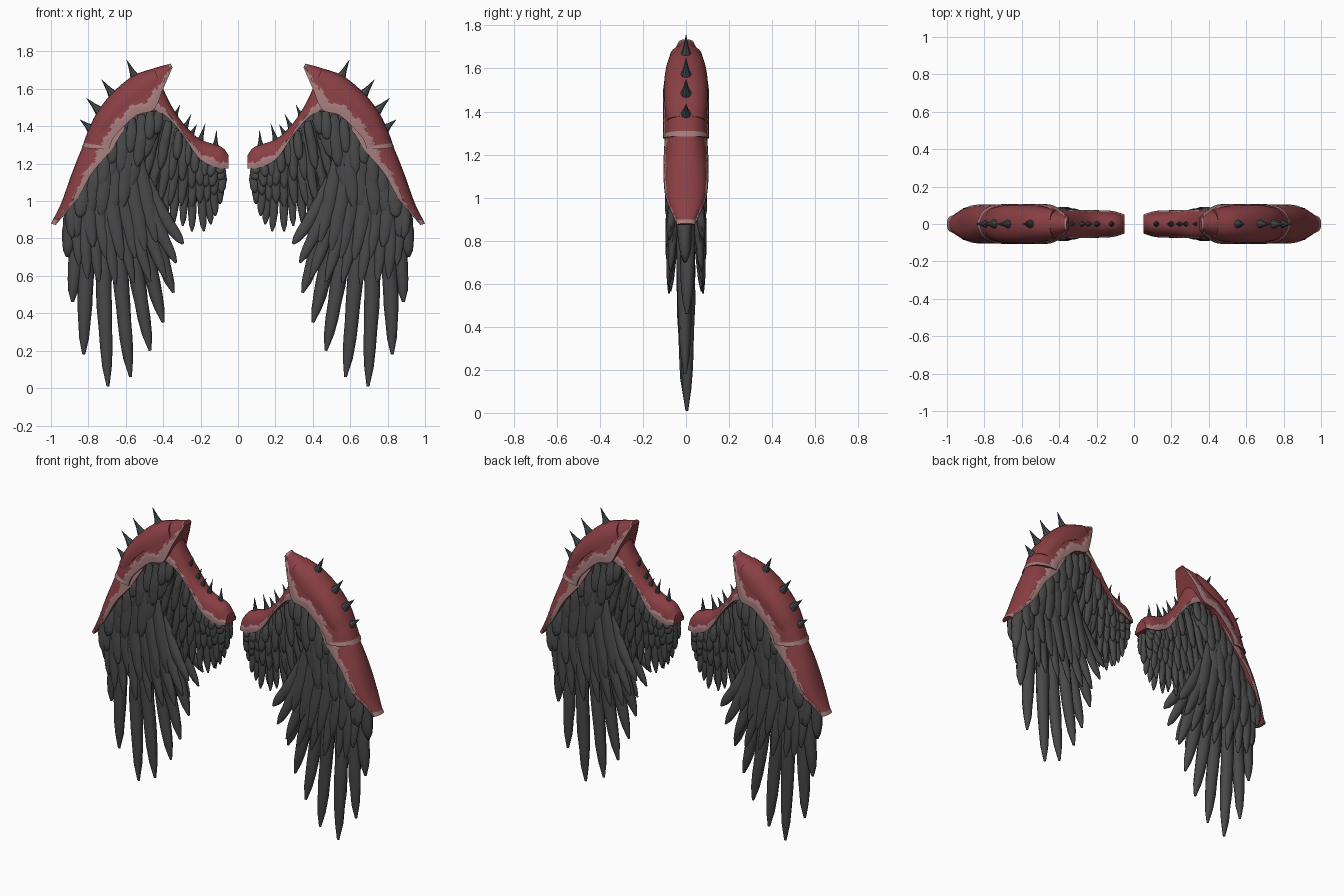
import bpy, bmesh, math, random
from mathutils import Vector

random.seed(4)
cube = bpy.data.objects.get("Cube")
if cube:
    bpy.data.objects.remove(cube)


def material(name, colour):
    mat = bpy.data.materials.new(name)
    mat.use_nodes = True
    mat.diffuse_color = (*colour, 1)
    mat.node_tree.nodes["Principled BSDF"].inputs["Base Color"].default_value = (*colour, 1)
    return mat


RED = material("armour_red", (0.25, 0.05, 0.057))
PINK = material("trim_pink", (0.37, 0.2, 0.2))
FEATHER = material("feather_charcoal", (0.066, 0.066, 0.066))
SPIKE = material("spike_steel", (0.07, 0.083, 0.087))


def finish(name, bm, mats, both_faces=False, angle=40):
    """Turn a bmesh into an object mirrored to the other wing."""
    bmesh.ops.recalc_face_normals(bm, faces=bm.faces)
    mesh = bpy.data.meshes.new(name)
    bm.to_mesh(mesh)
    bm.free()
    for mat in mats:
        mesh.materials.append(mat)
    obj = bpy.data.objects.new(name, mesh)
    bpy.context.collection.objects.link(obj)
    bpy.ops.object.select_all(action="DESELECT")
    obj.select_set(True)
    bpy.context.view_layer.objects.active = obj
    bpy.ops.object.shade_smooth_by_angle(angle=math.radians(angle))
    mirror = obj.modifiers.new("mirror", "MIRROR")
    mirror.use_axis = (True, both_faces, False)
    mirror.use_mirror_merge = False


def sample(points, u):
    """Catmull-Rom position at u in 0..1 along a list of tuples."""
    pts = [Vector(p) for p in points]
    s = u * (len(pts) - 1)
    i = min(int(s), len(pts) - 2)
    t = s - i
    b, c = pts[i], pts[i + 1]
    a = pts[i - 1] if i else b * 2 - c
    d = pts[i + 2] if i + 2 < len(pts) else c * 2 - b
    return (b * 2 + (c - a) * t + (a * 2 - b * 5 + c * 4 - d) * t * t
            + (b * 3 - a - c * 3 + d) * t ** 3) / 2


def bridge(bm, rings):
    """Skin closed rings of vertices; returns faces with ring and side index."""
    made = []
    for r, (p, q) in enumerate(zip(rings, rings[1:])):
        for k in range(len(p)):
            n = (k + 1) % len(p)
            made.append((bm.faces.new((p[k], p[n], q[n], q[k])), r, k))
    bm.faces.new(rings[0])
    bm.faces.new(rings[-1])
    return made


def shell(name, outer, inner, widths, trim, start=0, end=0, steps=44):
    """Armour wrapped round the leading edge, with a raised border."""
    bm = bmesh.new()
    half = [0, .06, .12, .18, .24, .3, .36, .42, .5, .65, .8, .9, .97]
    section = [(f, -1) for f in half] + [(1, 0)] + [(f, 1) for f in reversed(half)]
    border = [trim * (1 + .2 * math.sin(s * .7) + .12 * math.sin(s * 1.9)) for s in range(steps + 1)]
    rings = []
    for s in range(steps + 1):
        u = s / steps
        a, b = sample(inner, u), sample(outer, u)
        w = sample([(v,) * 2 for v in widths], u).x
        on_end = s < start or s > steps - end
        ring = []
        for f, side in section:
            p = a.lerp(b, f)
            rim = .006 if f < border[s] or on_end else 0
            y = side * (w * math.sqrt(1 - f ** 2.6) + rim)
            ring.append(bm.verts.new((p.x, y, p.y)))
        rings.append(ring)
    last = len(section) - 1
    for face, r, k in bridge(bm, rings):
        f = min(section[k][0], section[(k + 1) % len(section)][0])
        pink = f < border[r] or r < start or r >= steps - end
        face.material_index = int(pink and k != last and trim > 0)
    finish(name, bm, [RED, PINK])


# Armour plates
shell("arm_guard",
      [(.05, 1.245), (.09, 1.29), (.2, 1.33), (.28, 1.4), (.35, 1.5), (.41, 1.62)],
      [(.05, 1.175), (.12, 1.18), (.21, 1.23), (.3, 1.36), (.38, 1.45), (.47, 1.5)],
      [.045, .064, .068, .07, .074, .08], .31)
pauldron_edge = [(.36, 1.735), (.45, 1.71), (.56, 1.67), (.67, 1.58), (.75, 1.48), (.8, 1.38), (.835, 1.285)]
pauldron_hem = [(.35, 1.715), (.4, 1.6), (.45, 1.49), (.54, 1.46), (.62, 1.39), (.67, 1.33), (.69, 1.275)]
shell("shoulder_plate", pauldron_edge, pauldron_hem,
      [.03, .075, .098, .1, .1, .1, .1], .27, start=1, end=2)
shell("shoulder_overlay", pauldron_edge[1:-1],
      [Vector(h).lerp(Vector(e), .42) for h, e in zip(pauldron_hem, pauldron_edge)][1:-1],
      [.075, .096, .102, .1, .09], 0)
shell("lower_plate",
      [(.79, 1.37), (.84, 1.27), (.895, 1.13), (.945, .99), (1, .88)],
      [(.6, 1.4), (.68, 1.27), (.78, 1.15), (.86, 1.01), (.975, .872)],
      [.08, .093, .098, .09, .035], .34, end=2)


# Spikes along the leading edge
def spikes(name, pairs, radius):
    bm = bmesh.new()
    for base, tip in pairs:
        b, t = Vector((base[0], 0, base[1])), Vector((tip[0], 0, tip[1]))
        axis = (t - b).normalized()
        b -= axis * .02
        side = axis.cross(Vector((0, 1, 0)))
        rings = []
        for f, size in ((0, 1), (.2, .95), (.5, .5), (1, .04)):
            rings.append([bm.verts.new(b.lerp(t, f) + radius * size * (
                side * math.cos(k * math.pi / 4) + Vector((0, math.sin(k * math.pi / 4), 0))))
                for k in range(8)])
        bridge(bm, rings)
    finish(name, bm, [SPIKE], angle=30)


spikes("shoulder_spikes", [((.55, 1.66), (.595, 1.755)), ((.67, 1.57), (.73, 1.65)),
                           ((.745, 1.485), (.81, 1.55)), ((.79, 1.39), (.845, 1.435))], .026)
spikes("arm_spikes", [((.335, 1.46), (.31, 1.515)), ((.28, 1.4), (.25, 1.465)), ((.245, 1.365), (.22, 1.41)),
                      ((.2, 1.33), (.175, 1.415)), ((.12, 1.3), (.115, 1.38))], .016)


# Feathers
def feather(bm, root, tip, width, y_root, y_tip, bend=0, thick=.018):
    """Blunt leaf blade with a slightly uneven edge."""
    root, tip = Vector(root), Vector(tip)
    along = (tip - root).normalized()
    side = Vector((-along.y, along.x))
    rings, steps = [], 12
    for s in range(steps + 1):
        t = s / steps
        size = min(1, .55 + t) * math.sqrt(max(1 - t ** 5, .03))
        mid = root.lerp(tip, t) + side * bend * math.sin(math.pi * t)
        y = y_root + (y_tip - y_root) * t
        ring = []
        for k in range(8):
            a = k * math.pi / 4
            rag = random.uniform(.92, 1.06)
            p = mid + side * math.cos(a) * size * rag * width / 2
            ring.append(bm.verts.new((p.x, -y - math.sin(a) * thick * size * rag, p.y)))
        rings.append(ring)
    bridge(bm, rings)


def feather_row(name, roots, tips, count, width, y_root, y_tip, bend=0, jitter=.018, thick=.018):
    bm = bmesh.new()
    for i in range(count):
        u = i / (count - 1)
        shift = Vector((random.uniform(-.4, .4), random.uniform(-1, 1))) * jitter
        lift = (i % 2) * .007
        feather(bm, sample(roots, u), sample(tips, u) + shift, width,
                y_root + lift, y_tip + lift, bend, thick)
    finish(name, bm, [FEATHER], both_faces=True, angle=70)


# Long flight feathers on the centre plane
bm = bmesh.new()
primary_tips = [(.345, .51), (.4, .35), (.47, .2), (.575, .06), (.695, .008), (.825, .18), (.885, .46), (.912, .7)]
for i, tip in enumerate(primary_tips):
    u = i / (len(primary_tips) - 1)
    root = sample([(.52, 1.22), (.62, 1.25), (.75, 1.22), (.86, 1.1)], u)
    offset = .012 if i % 2 else -.012
    feather(bm, root, tip, .088, offset, offset / 3, .025 - .02 * u, .036)
finish("primary_feathers", bm, [FEATHER], angle=70)

# Layered rows, repeated on the front and the back
feather_row("secondary_feathers", [(.48, 1.12), (.6, 1.2), (.75, 1.2), (.85, 1.08)],
            [(.29, .76), (.35, .62), (.47, .57), (.6, .55), (.74, .55), (.83, .6), (.885, .82)],
            10, .072, .04, .072, .02, thick=.022)
feather_row("outer_long_coverts", [(.54, 1.3), (.65, 1.3), (.76, 1.2), (.85, 1.07)],
            [(.44, .78), (.52, .72), (.62, .7), (.74, .72), (.86, .8)], 7, .08, .055, .078, .01)
feather_row("outer_middle_coverts", [(.52, 1.4), (.62, 1.35), (.72, 1.25), (.82, 1.1)],
            [(.58, 1.04), (.65, .95), (.75, .92), (.85, .92)], 6, .082, .062, .08)
feather_row("outer_small_coverts", [(.45, 1.48), (.56, 1.42), (.66, 1.34), (.75, 1.2)],
            [(.5, 1.23), (.58, 1.17), (.67, 1.11), (.77, 1.05)], 7, .075, .064, .078)
feather_row("shoulder_coverts", [(.42, 1.49), (.5, 1.47), (.58, 1.43), (.67, 1.34)],
            [(.44, 1.35), (.51, 1.31), (.6, 1.26), (.68, 1.19)], 6, .065, .066, .078)
arm_line = [(.085, 1.19), (.2, 1.24), (.3, 1.36), (.42, 1.47)]
feather_row("inner_flight_feathers", arm_line,
            [(.095, .98), (.14, .87), (.24, .85), (.35, .87), (.43, .91), (.5, 1.03)],
            11, .052, .015, .03, .008, thick=.02)
feather_row("inner_long_coverts", arm_line,
            [(.095, 1.05), (.17, .98), (.28, .98), (.4, 1.01), (.5, 1.12)], 10, .056, .025, .043)
feather_row("inner_middle_coverts", arm_line,
            [(.1, 1.11), (.19, 1.07), (.32, 1.1), (.48, 1.22)], 9, .056, .034, .05)
feather_row("inner_small_coverts", arm_line,
            [(.11, 1.15), (.2, 1.14), (.31, 1.21), (.46, 1.32)], 8, .052, .04, .054)

# Solid core behind the feather roots
bm = bmesh.new()
outline = [(.1, 1.22), (.11, 1.06), (.44, 1.06), (.52, 1.18), (.6, 1), (.82, .98),
           (.86, 1.08), (.72, 1.32), (.46, 1.54), (.32, 1.4), (.2, 1.26)]
bridge(bm, [[bm.verts.new((x, y, z)) for x, z in outline] for y in (-.035, .035)])
finish("wing_core", bm, [FEATHER])
